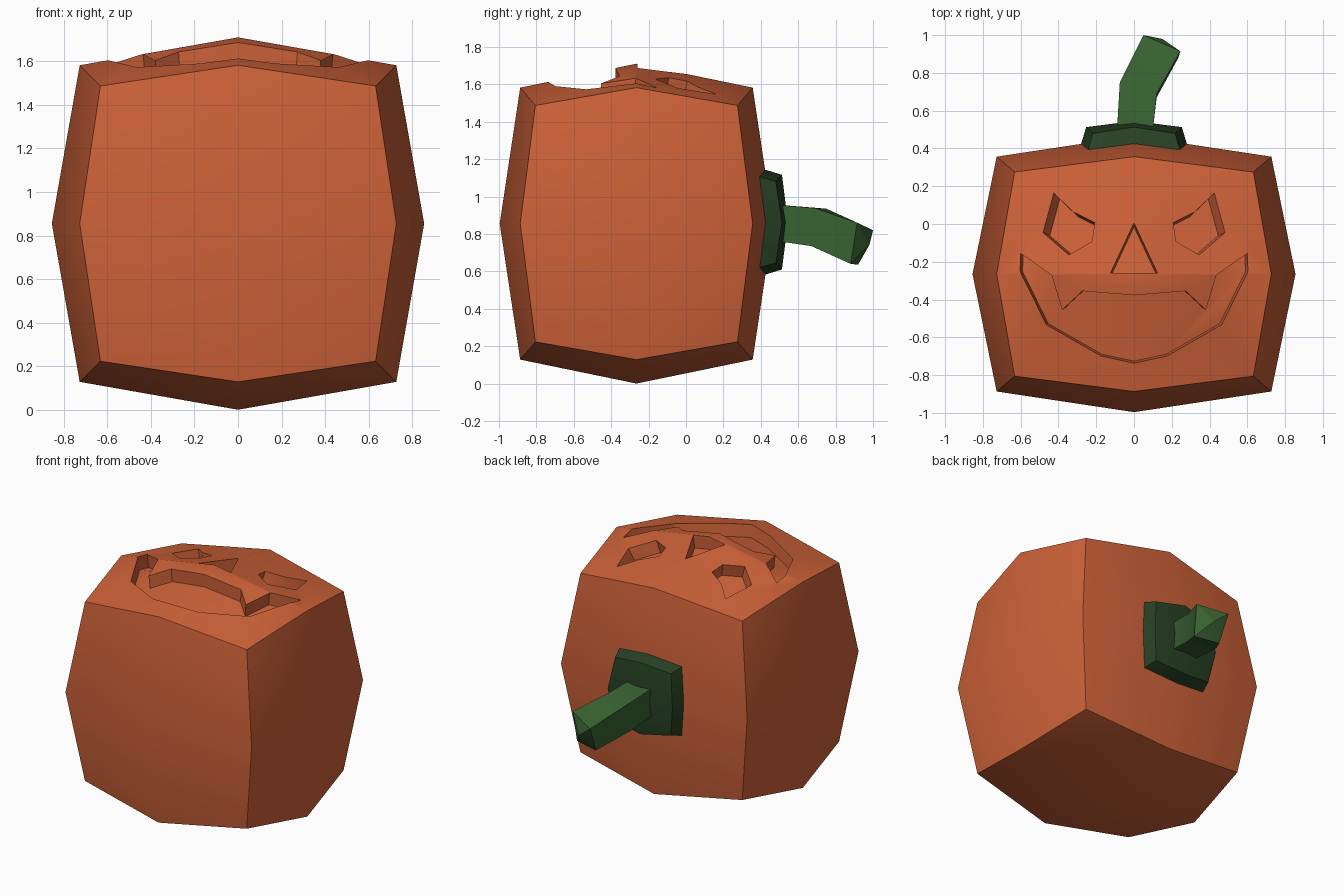
import bpy, bmesh
from mathutils import Vector

if "Cube" in bpy.data.objects:
    bpy.data.objects.remove(bpy.data.objects["Cube"])

CY, CZ = -0.265, 0.855   # body centre


def material(name, rgb):
    m = bpy.data.materials.new(name)
    m.diffuse_color = (*rgb, 1)
    m.use_nodes = True
    m.node_tree.nodes["Principled BSDF"].inputs["Base Color"].default_value = m.diffuse_color
    return m


ORANGE = material("orange skin", (0.62, 0.122, 0.040))
DARK = material("dark green", (0.021, 0.052, 0.018))
GREEN = material("stem green", (0.040, 0.122, 0.031))


def finish(bm, name, mat):
    bmesh.ops.recalc_face_normals(bm, faces=bm.faces)
    me = bpy.data.meshes.new(name)
    bm.to_mesh(me)
    bm.free()
    ob = bpy.data.objects.new(name, me)
    bpy.context.collection.objects.link(ob)
    me.materials.append(mat)
    return ob


def activate(ob):
    bpy.ops.object.select_all(action='DESELECT')
    ob.select_set(True)
    bpy.context.view_layer.objects.active = ob


def smooth(ob):
    activate(ob)
    bpy.ops.object.shade_smooth_by_angle(angle=0.52)


def subtract(ob, other):
    m = ob.modifiers.new("cut", 'BOOLEAN')
    m.operation, m.solver, m.object = 'DIFFERENCE', 'EXACT', other
    activate(ob)
    bpy.ops.object.modifier_apply(modifier=m.name)


def split_cube():
    # cube with each face split 2 x 2; coordinates are -1, 0 or 1
    bm = bmesh.new()
    bmesh.ops.create_cube(bm, size=2)
    bmesh.ops.subdivide_edges(bm, edges=bm.edges[:], cuts=1, use_grid_fill=True)
    return bm


def bulged_block(name, z_shift=0.0):
    bm = split_cube()
    for v in bm.verts:
        n = sum(abs(c) > 0.5 for c in v.co)
        r = {1: 0.855, 2: 0.727, 3: 0.632}[n]
        v.co = (v.co.x * r, CY + v.co.y * r * 0.855, CZ + z_shift + v.co.z * r)
    return finish(bm, name, ORANGE)


def prism(name, outline, z_ref, taper):
    # outline is true at z_ref and narrows downwards towards the body axis
    bm = bmesh.new()
    rings = []
    for z in (1.3, 1.85):
        k = 1 + taper * (z - z_ref)
        rings.append([bm.verts.new((x * k, CY + (y - CY) * k, z)) for x, y in outline])
    lo, hi = rings
    bm.faces.new(lo)
    bm.faces.new(hi)
    for i in range(len(lo)):
        j = (i + 1) % len(lo)
        bm.faces.new((lo[i], lo[j], hi[j], hi[i]))
    return finish(bm, name, ORANGE)


# pumpkin body, and a lowered copy that forms the floor of the carving
body = bulged_block("pumpkin_body")
core = bulged_block("carving_floor", -0.09)

# carved face
eye = [(0.455, 0.195), (0.5, -0.037), (0.343, -0.164), (0.22, -0.095),
       (0.208, 0.008), (0.332, 0.074)]
nose = [(0, 0.015), (0.125, -0.26), (-0.125, -0.26)]
half = [(0.27, -0.354), (0.38, -0.455), (0.433, -0.27), (0.603, -0.155),
        (0.603, -0.25), (0.467, -0.535), (0.174, -0.70)]
mouth = ([(0, -0.375)] + half + [(0, -0.735)] +
         [(-x, y) for x, y in reversed(half)])
cutters = [prism("right_eye_cutter", eye, 1.62, 0.9),
           prism("left_eye_cutter", [(-x, y) for x, y in eye], 1.62, 0.9),
           prism("nose_cutter", nose, 1.69, 0.9),
           prism("mouth_cutter", mouth, 1.60, 0.25)]
for c in cutters:
    subtract(c, core)
    subtract(body, c)
for c in cutters + [core]:
    bpy.data.objects.remove(c)
smooth(body)

# curved plate under the stem
bm = split_cube()
for v in bm.verts:
    n = (abs(v.co.x) > 0.5) + (abs(v.co.z) > 0.5)
    t = (v.co.y + 1) / 2
    r = (0.0, 0.28 - 0.027 * t, 0.243 - 0.025 * t)[n]
    y_in = (0.45, 0.425, 0.393)[n]
    y_out = (0.545, 0.513, 0.48)[n]
    v.co = (v.co.x * r, y_in + (y_out - y_in) * t, CZ + 0.008 + v.co.z * r)
smooth(finish(bm, "stem_base", DARK))

# bent square stem with a bulged tip
rings = [
    [(-0.09, 0.5, 0.955), (0.10, 0.5, 0.955), (0.10, 0.5, 0.76), (-0.09, 0.5, 0.76)],
    [(-0.075, 0.75, 0.935), (0.12, 0.69, 0.938), (0.12, 0.67, 0.735), (-0.075, 0.73, 0.735)],
    [(0.05, 1.0, 0.82), (0.245, 0.915, 0.86), (0.235, 0.88, 0.64), (0.06, 0.92, 0.635)],
]
bm = bmesh.new()
rv = [[bm.verts.new(p) for p in ring] for ring in rings]
tip = bm.verts.new((0.15, 0.98, 0.74))
bm.faces.new(rv[0])
for i in range(4):
    j = (i + 1) % 4
    for a, b in zip(rv, rv[1:]):
        bm.faces.new((a[i], a[j], b[j], b[i]))
    bm.faces.new((rv[-1][i], rv[-1][j], tip))
smooth(finish(bm, "stem", GREEN))
